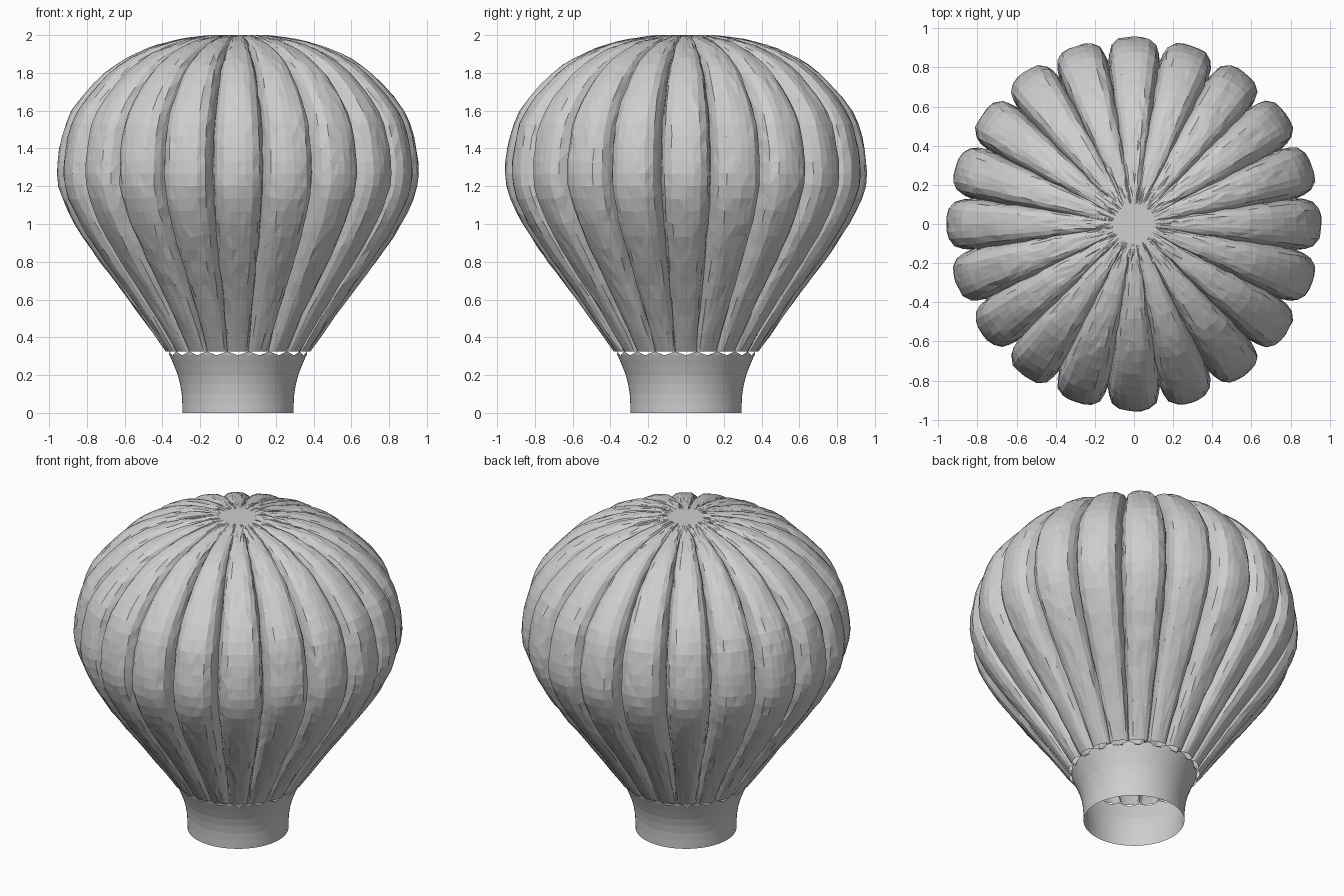
import bpy
import bmesh
import math
import random
from mathutils import Vector

random.seed(4)
cube = bpy.data.objects.get("Cube")
if cube:
    bpy.data.objects.remove(cube, do_unlink=True)

GORES = 20
# Positions across one gore, from seam (-1) past the crest (0)
ACROSS = (-1, -0.91, -0.78, -0.52, -0.26, 0, 0.26, 0.52, 0.78, 0.91)

grey = bpy.data.materials.new("grey fabric")
grey.use_nodes = True
colour = (0.62, 0.62, 0.62, 1)
grey.diffuse_color = colour
grey.node_tree.nodes["Principled BSDF"].inputs["Base Color"].default_value = colour


def smooth_path(points, steps):
    """Catmull-Rom curve through (radius, height) points."""
    p = [Vector(q) for q in points]
    p = [2 * p[0] - p[1]] + p + [2 * p[-1] - p[-2]]
    path = []
    for a, b, c, d in zip(p, p[1:], p[2:], p[3:]):
        for i in range(steps):
            t = i / steps
            path.append(0.5 * (2 * b + (c - a) * t
                               + (2 * a - 5 * b + 4 * c - d) * t ** 2
                               + (3 * b - a - 3 * c + d) * t ** 3))
    return path + [p[-2]]


def skin(name, rings, cap=False):
    """Join rings of points into an open shell, with an optional flat crown."""
    bm = bmesh.new()
    rows = [[bm.verts.new(co) for co in ring] for ring in rings]
    for low, high in zip(rows, rows[1:]):
        n = len(low)
        for i in range(n):
            j = (i + 1) % n
            bm.faces.new((low[i], low[j], high[j], high[i]))
    if cap:
        bm.faces.new(rows[-1])
    bmesh.ops.triangulate(bm, faces=bm.faces[:], quad_method='SHORT_EDGE')
    mesh = bpy.data.meshes.new(name)
    bm.to_mesh(mesh)
    bm.free()
    mesh.materials.append(grey)
    obj = bpy.data.objects.new(name, mesh)
    bpy.context.collection.objects.link(obj)


def polar(r, angle, z):
    return Vector((r * math.cos(angle), r * math.sin(angle), z))


# Envelope: puffed gores, with seams sunk along the profile normal
crest = smooth_path([(0.383, 0.325), (0.58, 0.6), (0.73, 0.8), (0.865, 1.0),
                     (0.95, 1.2), (0.945, 1.4), (0.88, 1.6), (0.705, 1.8),
                     (0.54, 1.905), (0.37, 1.965), (0.2, 1.994), (0.1, 2.0)], 3)
rings = []
for k, point in enumerate(crest):
    along = (crest[min(k + 1, len(crest) - 1)] - crest[max(k - 1, 0)]).normalized()
    normal = Vector((along.y, -along.x))
    depth = max(0, 0.145 * point.x - 0.02)
    inner = 0 < k < len(crest) - 1
    ring = []
    for g in range(GORES):
        for t in ACROSS:
            sunk = point - normal * depth * (0.2 * t ** 2 + 0.8 * t ** 6)
            # The bottom hem stays level
            z = sunk.y if k else point.y
            co = polar(sunk.x, (g + t / 2) * math.tau / GORES, z)
            if inner:
                co += Vector([random.uniform(-0.003, 0.003) for _ in range(3)])
            ring.append(co)
    rings.append(ring)
skin("envelope", rings, cap=True)

# Skirt: flared open tube with a scalloped upper edge
flare = smooth_path([(0.294, 0), (0.298, 0.1), (0.319, 0.2), (0.362, 0.305)], 2)
sides = GORES * 4
rings = [[polar(p.x, i * math.tau / sides, p.y) for i in range(sides)] for p in flare]
rings.append([polar(0.366, i * math.tau / sides,
                    0.305 + 0.02 * math.sin(math.pi * i / 4) ** 2)
              for i in range(sides)])
skin("skirt", rings)
